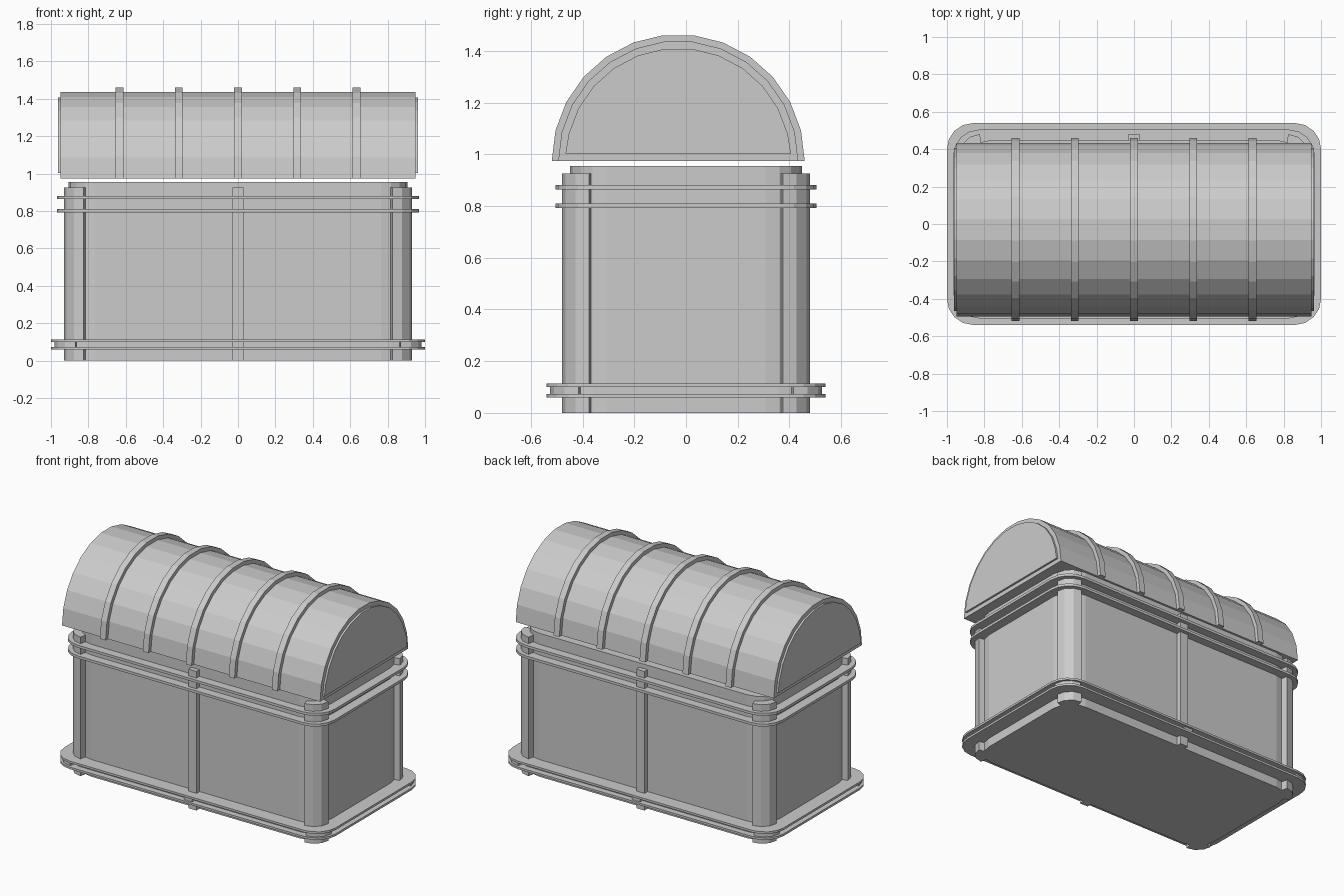
import bpy, bmesh
from math import pi, sin, cos

if "Cube" in bpy.data.objects:
    bpy.data.objects.remove(bpy.data.objects["Cube"])


def prism(name, pts, lo, hi, axis='z'):
    """Extrude a closed 2D outline along z (pts = x,y) or x (pts = y,z)."""
    def place(p, h):
        return (p[0], p[1], h) if axis == 'z' else (h, p[0], p[1])
    bm = bmesh.new()
    a = [bm.verts.new(place(p, lo)) for p in pts]
    b = [bm.verts.new(place(p, hi)) for p in pts]
    bm.faces.new(a[::-1])
    bm.faces.new(b)
    for i in range(len(pts)):
        j = (i + 1) % len(pts)
        bm.faces.new((a[i], a[j], b[j], b[i]))
    bmesh.ops.recalc_face_normals(bm, faces=bm.faces)
    me = bpy.data.meshes.new(name)
    bm.to_mesh(me)
    bm.free()
    ob = bpy.data.objects.new(name, me)
    bpy.context.collection.objects.link(ob)
    return ob


def arc(cx, cy, r, a0, a1, n):
    return [(cx + r * cos(a0 + (a1 - a0) * i / n), cy + r * sin(a0 + (a1 - a0) * i / n))
            for i in range(n + 1)]


def rounded_rect(hx, hy, r, n=4):
    pts = []
    for k, (sx, sy) in enumerate([(1, 1), (-1, 1), (-1, -1), (1, -1)]):
        pts += arc(sx * (hx - r), sy * (hy - r), r, k * pi / 2, (k + 1) * pi / 2, n)
    return pts


def corner_guards(name, hx, hy, r, lo, hi):
    """Rounded guard wrapped around each of the four vertical corners."""
    outer = arc(hx - r, hy - r, r, 0, pi / 2, 3)
    inner = [(hx - r + 0.01, hy - 0.16), (hx - 0.16, hy - 0.16), (hx - 0.16, hy - r + 0.01)]
    inner = [(hx - r - 0.01, hy - 0.05), (hx - 0.14, hy - 0.14), (hx - 0.05, hy - r - 0.01)]
    for sx in (1, -1):
        for sy in (1, -1):
            prism(name, [(sx * x, sy * y) for x, y in outer + inner], lo, hi)


# Chest body
prism("chest_body", rounded_rect(0.905, 0.448, 0.14), 0, 0.955)

# Corner guards and centre straps, front and back
corner_guards("corner_post", 0.93, 0.48, 0.105, 0, 0.925)
corner_guards("base_corner_block", 0.98, 0.525, 0.11, 0.07, 0.105)
for s in (1, -1):
    for name, y, lo, hi in (("centre_strap", 0.48, 0, 0.925),
                            ("base_centre_block", 0.525, 0.07, 0.105)):
        prism(name, [(-0.03, s * 0.43), (0.03, s * 0.43), (0.03, s * y), (-0.03, s * y)], lo, hi)

# Base flanges with recessed filler, and upper bands
prism("base_filler", rounded_rect(0.955, 0.5, 0.14), 0.07, 0.105)
for z in (0.06, 0.1):
    prism("base_flange", rounded_rect(1.0, 0.54, 0.14), z, z + 0.014)
for z in (0.793, 0.864):
    prism("upper_band", rounded_rect(0.967, 0.505, 0.14), z, z + 0.017)

# Barrel lid, end panels and ribs
LY, LZ = -0.03, 0.975
prism("lid_barrel", arc(LY, LZ, 0.464, 0, pi, 13), -0.95, 0.95, 'x')
panel = arc(LY, LZ, 0.436, 0, pi, 13)
panel[0] = (panel[0][0], 1.003)
panel[-1] = (panel[-1][0], 1.003)
for s in (1, -1):
    prism("lid_end_panel", panel, *sorted((s * 0.94, s * 0.963)), 'x')
for i in range(-2, 3):
    prism("lid_rib", arc(LY, LZ, 0.489, 0, pi, 13), i * 0.3165 - 0.021, i * 0.3165 + 0.021, 'x')
